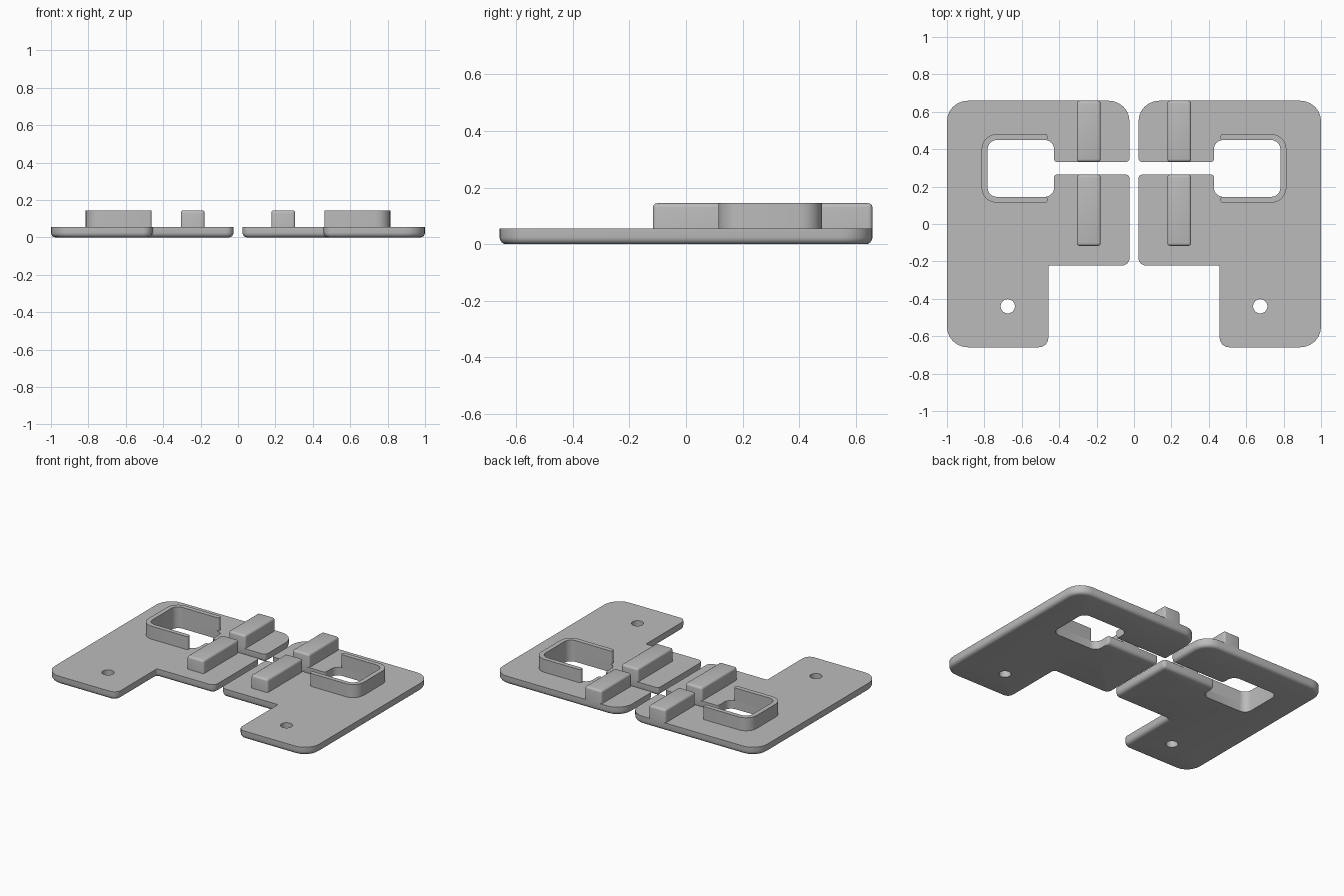
import bpy, bmesh, math
from mathutils import Vector

if "Cube" in bpy.data.objects:
    bpy.data.objects.remove(bpy.data.objects["Cube"])

grey = bpy.data.materials.new("grey plastic")
grey.diffuse_color = (0.5, 0.5, 0.5, 1)
grey.use_nodes = True
grey.node_tree.nodes["Principled BSDF"].inputs["Base Color"].default_value = grey.diffuse_color

PLATE_Z, TOP_Z = 0.056, 0.145


def rounded(corners, inset=0.0, steps=6):
    """Counter-clockwise outline from (x, y, radius, inset factor of the edge that follows)."""
    n = len(corners)
    pts = [Vector(c[:2]) for c in corners]
    dirs = [(pts[(i + 1) % n] - pts[i]).normalized() for i in range(n)]
    out = []
    for i in range(n):
        d0, d1 = dirs[i - 1], dirs[i]
        o0, o1 = inset * corners[i - 1][3], inset * corners[i][3]
        turn = 1 if d0.cross(d1) > 0 else -1
        # all corners are square, so the moved corner is a sum of two normal shifts
        p = pts[i] + Vector((-d0.y, d0.x)) * o0 + Vector((-d1.y, d1.x)) * o1
        r = max(corners[i][2] - turn * min(o0, o1), 0.003)
        centre = p - d0 * r + d1 * r
        for k in range(steps + 1):
            a = math.pi / 2 * k / steps
            out.append(centre - d1 * r * math.cos(a) + d0 * r * math.sin(a))
    return out


def ring(bm, points, z):
    return [bm.verts.new((p.x, p.y, z)) for p in points]


def wall(bm, a, b):
    for i in range(len(a)):
        j = (i + 1) % len(a)
        bm.faces.new((a[i], a[j], b[j], b[i]))


def cap(bm, *rings):
    edges = [bm.edges.get((r[i - 1], r[i])) for r in rings for i in range(len(r))]
    bmesh.ops.triangle_fill(bm, edges=edges, use_beauty=True)


def finish(bm, name):
    """Make the object, mirrored to the other half."""
    bmesh.ops.recalc_face_normals(bm, faces=bm.faces)
    mesh = bpy.data.meshes.new(name)
    bm.to_mesh(mesh)
    bm.free()
    mesh.materials.append(grey)
    obj = bpy.data.objects.new(name, mesh)
    bpy.context.collection.objects.link(obj)
    bpy.ops.object.select_all(action='DESELECT')
    obj.select_set(True)
    bpy.context.view_layer.objects.active = obj
    bpy.ops.object.shade_smooth_by_angle(angle=math.radians(35))
    obj.modifiers.new("other_half", 'MIRROR').use_mirror_merge = False
    return obj


# Plate: outline with slot and window, underside edge rounded except in the window
outline = [
    (0.458, -0.659, 0.05, 1), (1.0, -0.659, 0.11, 1), (1.0, 0.659, 0.11, 1),
    (0.024, 0.659, 0.11, 1), (0.024, 0.332, 0.02, 1), (0.427, 0.332, 0.015, 0),
    (0.427, 0.449, 0.05, 0), (0.783, 0.449, 0.05, 0), (0.783, 0.145, 0.05, 0),
    (0.427, 0.145, 0.05, 0), (0.427, 0.264, 0.015, 1), (0.024, 0.264, 0.02, 1),
    (0.024, -0.222, 0.04, 1), (0.458, -0.222, 0.01, 1),
]
FILLET = 0.025
bm = bmesh.new()
rings = [ring(bm, rounded(outline), PLATE_Z)]
for k in range(5):
    a = math.pi / 2 * k / 4
    rings.append(ring(bm, rounded(outline, FILLET * (1 - math.cos(a))),
                      FILLET * (1 - math.sin(a))))
for a, b in zip(rings, rings[1:]):
    wall(bm, a, b)
# screw hole
circle = [Vector((0.675 + 0.038 * math.cos(t * math.tau / 32),
                  -0.44 + 0.038 * math.sin(t * math.tau / 32))) for t in range(32)]
hole_top, hole_low = ring(bm, circle, PLATE_Z), ring(bm, circle, 0)
wall(bm, hole_top, hole_low)
cap(bm, rings[0], hole_top)
cap(bm, rings[-1], hole_low)
finish(bm, "base_plate")

# Raised rim around the window, open toward the slot
rim = [
    (0.462, 0.114, 0.012, 0), (0.815, 0.114, 0.08, 0), (0.815, 0.48, 0.08, 0),
    (0.462, 0.48, 0.012, 0), (0.462, 0.449, 0.012, 0), (0.783, 0.449, 0.05, 0),
    (0.783, 0.145, 0.05, 0), (0.462, 0.145, 0.012, 0),
]
bm = bmesh.new()
low, high = ring(bm, rounded(rim), PLATE_Z), ring(bm, rounded(rim), TOP_Z)
wall(bm, low, high)
cap(bm, low)
cap(bm, high)
finish(bm, "window_rim")

# Guide blocks on both sides of the slot
for name, y0, y1 in (("front_block", -0.117, 0.264), ("back_block", 0.332, 0.659)):
    bm = bmesh.new()
    bmesh.ops.create_cube(bm, size=1)
    for v in bm.verts:
        v.co = (0.242 + v.co.x * 0.128, (y0 + y1) / 2 + v.co.y * (y1 - y0),
                TOP_Z if v.co.z > 0 else PLATE_Z - 0.004)
    soft = [e for e in bm.edges if max(v.co.z for v in e.verts) > PLATE_Z]
    bmesh.ops.bevel(bm, geom=soft, offset=0.015, segments=4, profile=0.5, affect='EDGES')
    finish(bm, name)
